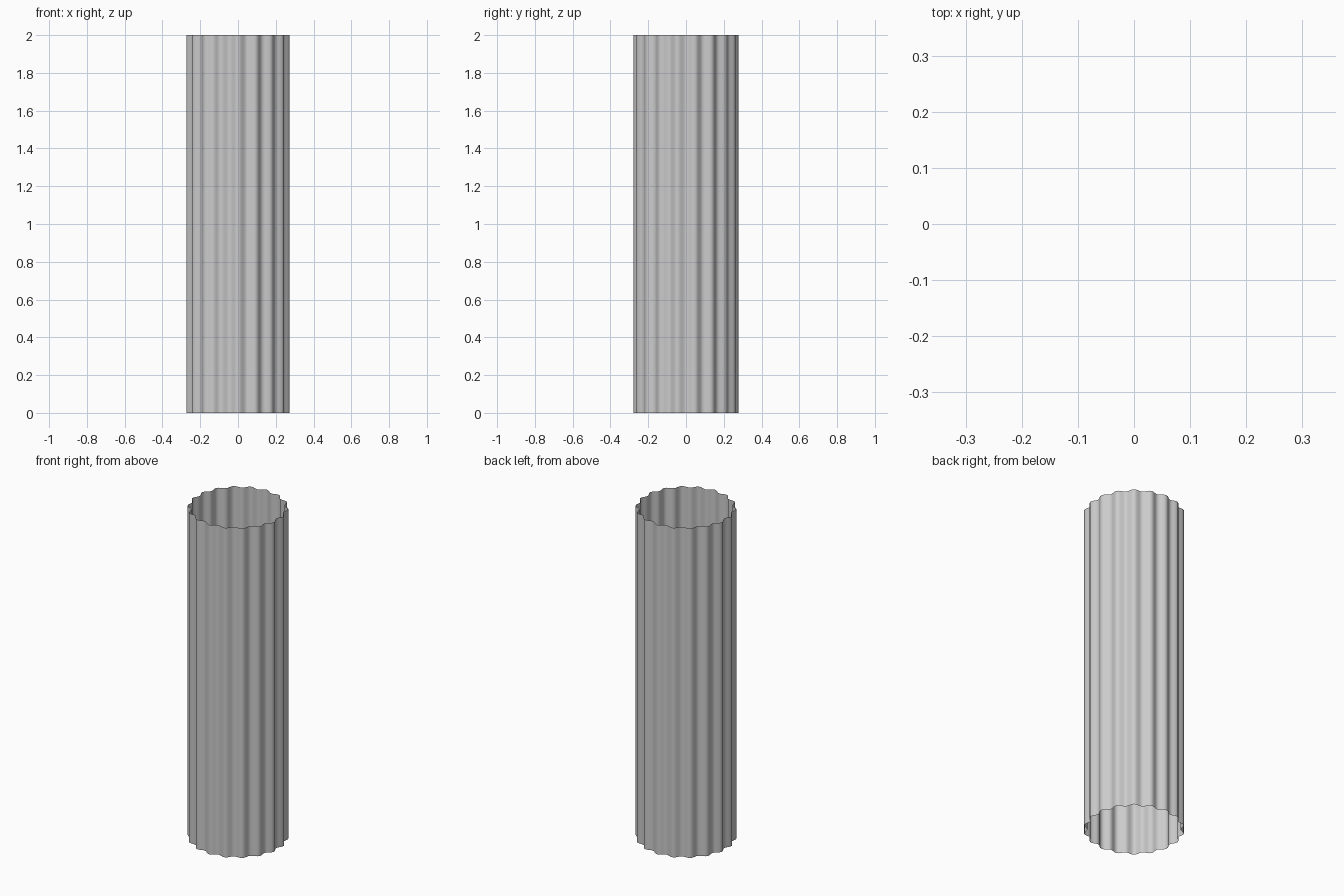
import bpy, bmesh, math

if "Cube" in bpy.data.objects:
    bpy.data.objects.remove(bpy.data.objects["Cube"])

FLUTES, STEPS = 18, 8
R, AMP, HEIGHT = 0.267, 0.011, 2.0

# Open fluted shaft: wavy ring extruded upward, no caps
bm = bmesh.new()
n = FLUTES * STEPS
ring = []
for i in range(n):
    a = 2 * math.pi * i / n
    r = R - AMP * math.cos(FLUTES * a)
    ring.append(bm.verts.new((r * math.cos(a), r * math.sin(a), 0)))
edges = [bm.edges.new((ring[i], ring[(i + 1) % n])) for i in range(n)]
res = bmesh.ops.extrude_edge_only(bm, edges=edges)
top = [g for g in res["geom"] if isinstance(g, bmesh.types.BMVert)]
bmesh.ops.translate(bm, verts=top, vec=(0, 0, HEIGHT))
bmesh.ops.recalc_face_normals(bm, faces=bm.faces)
mesh = bpy.data.meshes.new("fluted_shaft")
bm.to_mesh(mesh)
bm.free()
shaft = bpy.data.objects.new("fluted_shaft", mesh)
bpy.context.collection.objects.link(shaft)
bpy.context.view_layer.objects.active = shaft
shaft.select_set(True)
bpy.ops.object.shade_smooth_by_angle(angle=math.radians(40))
